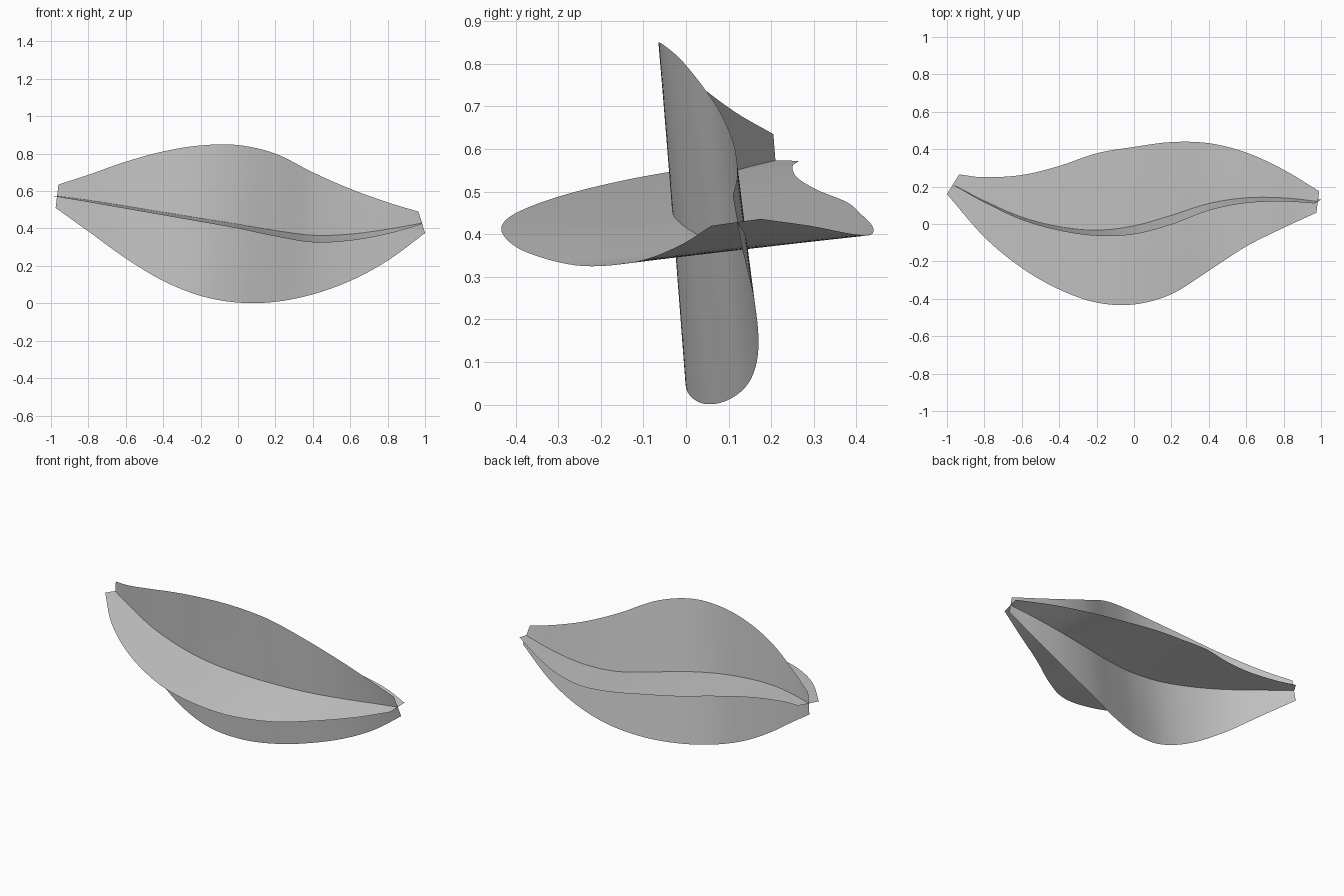
import bpy
from mathutils import Vector

STEPS, ROWS = 72, 8


def spline(pts, u):
    """Catmull-Rom curve through pts, u in 0..1."""
    n = len(pts) - 1
    i = min(int(u * n), n - 1)
    t = u * n - i
    b, c = pts[i], pts[i + 1]
    a = pts[i - 1] if i > 0 else b * 2 - c
    d = pts[i + 2] if i + 2 <= n else c * 2 - b
    return 0.5 * (2 * b + (c - a) * t + (2 * a - 5 * b + 4 * c - d) * t**2
                  + (3 * b - a - 3 * c + d) * t**3)


def blade(name, edge_a, edge_b):
    """Thin ruled sheet between two edge curves."""
    a = [Vector(p) for p in edge_a]
    b = [Vector(p) for p in edge_b]
    verts, faces = [], []
    for i in range(STEPS + 1):
        p, q = spline(a, i / STEPS), spline(b, i / STEPS)
        verts += [p.lerp(q, j / ROWS) for j in range(ROWS + 1)]
    w = ROWS + 1
    for i in range(STEPS):
        for j in range(ROWS):
            k = i * w + j
            faces.append((k, k + w, k + w + 1, k + 1))
    me = bpy.data.meshes.new(name)
    me.from_pydata(verts, [], faces)
    me.shade_smooth()
    ob = bpy.data.objects.new(name, me)
    bpy.context.collection.objects.link(ob)
    return ob


# upright blade: bottom edge, top edge
blade("upright_blade",
      [(-.975, .215, .51), (-.8, .135, .385), (-.6, .055, .24), (-.4, .01, .12),
       (-.2, .0, .04), (0, .035, .004), (.2, .092, .008), (.4, .145, .048),
       (.6, .169, .12), (.8, .163, .228), (1, .13, .375)],
      [(-.96, .205, .635), (-.8, .115, .687), (-.6, .022, .757), (-.4, -.035, .812),
       (-.2, -.063, .844), (0, -.055, .846), (.2, -.003, .80), (.4, .072, .70),
       (.6, .112, .612), (.8, .12, .54), (.965, .11, .49)])

# level blade: front edge, back edge
blade("level_blade",
      [(-1, .16, .575), (-.8, -.07, .541), (-.6, -.235, .506), (-.4, -.35, .471),
       (-.2, -.42, .436), (0, -.43, .40), (.2, -.375, .358), (.4, -.25, .326),
       (.6, -.12, .335), (.8, -.02, .371), (.975, .06, .42)],
      [(-.935, .265, .572), (-.8, .25, .558), (-.6, .262, .532), (-.4, .31, .503),
       (-.2, .378, .475), (0, .412, .446), (.2, .438, .418), (.4, .432, .398),
       (.6, .382, .402), (.8, .29, .42), (.99, .175, .436)])
